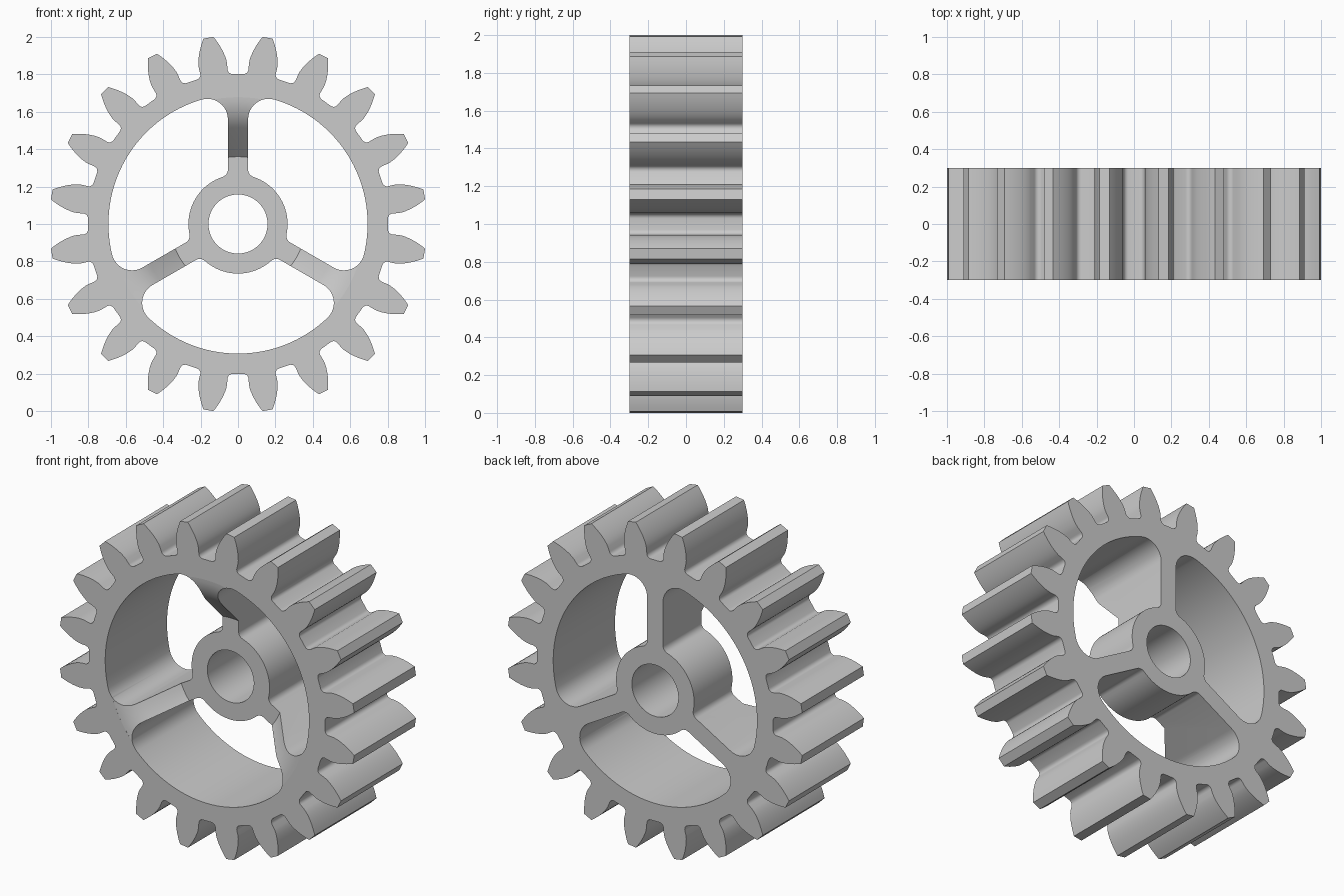
import bpy, bmesh
from math import sin, cos, tan, pi, radians, degrees, atan2, hypot, acos, sqrt

if "Cube" in bpy.data.objects:
    bpy.data.objects.remove(bpy.data.objects["Cube"])

CZ = 1.0                      # height of the gear axis
HALF = 0.3                    # half face width
TEETH, TIP, PITCH, ROOT = 20, 1.0085, 0.9165, 0.802
BASE = PITCH * cos(radians(20))
RIM, HUB, BORE, SPOKE = 0.693, 0.265, 0.158, 0.054


def make_object(name, bm):
    bmesh.ops.recalc_face_normals(bm, faces=bm.faces)
    mesh = bpy.data.meshes.new(name)
    bm.to_mesh(mesh)
    bm.free()
    ob = bpy.data.objects.new(name, mesh)
    bpy.context.collection.objects.link(ob)
    return ob


def prism(name, polar, half):
    """Extrude an outline of (angle from up, radius) along y."""
    bm = bmesh.new()
    face = bm.faces.new([bm.verts.new((r * sin(a), -half, CZ + r * cos(a))) for a, r in polar])
    new = bmesh.ops.extrude_face_region(bm, geom=[face])["geom"]
    bmesh.ops.translate(bm, vec=(0, 2 * half, 0),
                        verts=[v for v in new if isinstance(v, bmesh.types.BMVert)])
    return make_object(name, bm)


def arc(cx, cy, r, a0, a1, n):
    """Arc in the (sideways, radial) plane, returned as polar points."""
    pts = []
    for i in range(n + 1):
        a = a0 + (a1 - a0) * i / n
        x, y = cx + r * cos(a), cy + r * sin(a)
        pts.append((atan2(x, y), hypot(x, y)))
    return pts


def cut(target, cutter):
    cutter.hide_render = True
    mod = target.modifiers.new("cut", "BOOLEAN")
    mod.operation, mod.solver, mod.object = "DIFFERENCE", "EXACT", cutter
    bpy.context.view_layer.objects.active = target
    bpy.ops.object.modifier_apply(modifier=mod.name)
    bpy.data.objects.remove(cutter)


# Toothed body: root fillet and involute flank, mirrored about each gap
base_half = radians(5.1)
gap_half = pi / TEETH - base_half
fr = 0.027
fx, fy = 0.829 * sin(gap_half) - fr, ROOT + fr
flank = arc(fx, fy, fr, -pi / 2, 0, 6)
for i in range(9):
    r = BASE + (TIP - BASE) * i / 8
    a = acos(min(1, BASE / r))
    flank.append((gap_half + tan(a) - a, r))
outline = []
for k in range(TEETH):
    c = 2 * pi * k / TEETH
    outline += [(c - a, r) for a, r in reversed(flank)] + [(c + a, r) for a, r in flank]
gear = prism("gear_wheel", outline, HALF)

# Three windows between the spokes, rounded at the hub and rim
hf, rf = 0.042, 0.11
hx, rx = SPOKE + hf, SPOKE + rf
hy, ry = sqrt((HUB + hf) ** 2 - hx ** 2), sqrt((RIM - rf) ** 2 - rx ** 2)
ha, ra = atan2(hx, hy), atan2(rx, ry)
side = [(pi / 3 + (ha - pi / 3) * i / 10, HUB) for i in range(10)]
side += arc(hx, hy, hf, pi + atan2(hy, hx), pi, 8)
side += arc(rx, ry, rf, pi, atan2(ry, rx), 12)
side += [(ra + (pi / 3 - ra) * i / 16, RIM) for i in range(1, 17)]
window = side + [(2 * pi / 3 - a, r) for a, r in reversed(side[1:-1])]
for k in range(3):
    cut(gear, prism("window_cutter", [(a + k * 2 * pi / 3, r) for a, r in window], 0.5))

# Axle bore
cut(gear, prism("bore_cutter", [(2 * pi * i / 64, BORE) for i in range(64)], 0.5))

# Front recess: flat over the hub, sloping and rounding out to the rim face
deep, start, bend = -0.072, 0.36, 0.25
mid = start + (deep + HALF)
cx = mid + bend * tan(pi / 8)
profile = [(0, deep), (start, deep)]
for i in range(10):
    a = radians(45 - 42 * i / 9)
    profile.append((cx - bend * sin(a), -HALF + bend * (1 - cos(a))))
profile += [(profile[-1][0], -0.5), (0, -0.5)]
bm = bmesh.new()
N = 96
rings = [[bm.verts.new((r * sin(2 * pi * j / N), y, CZ + r * cos(2 * pi * j / N))) for j in range(N)]
         for r, y in profile[1:-1]]
for lo, hi in zip(rings, rings[1:]):
    for j in range(N):
        bm.faces.new((lo[j], lo[(j + 1) % N], hi[(j + 1) % N], hi[j]))
bm.faces.new(rings[0])
bm.faces.new(rings[-1])
cut(gear, make_object("recess_cutter", bm))

# Smooth curved walls, crisp edges
bpy.ops.object.select_all(action="DESELECT")
gear.select_set(True)
bpy.context.view_layer.objects.active = gear
bpy.ops.object.shade_smooth_by_angle(angle=radians(28))
